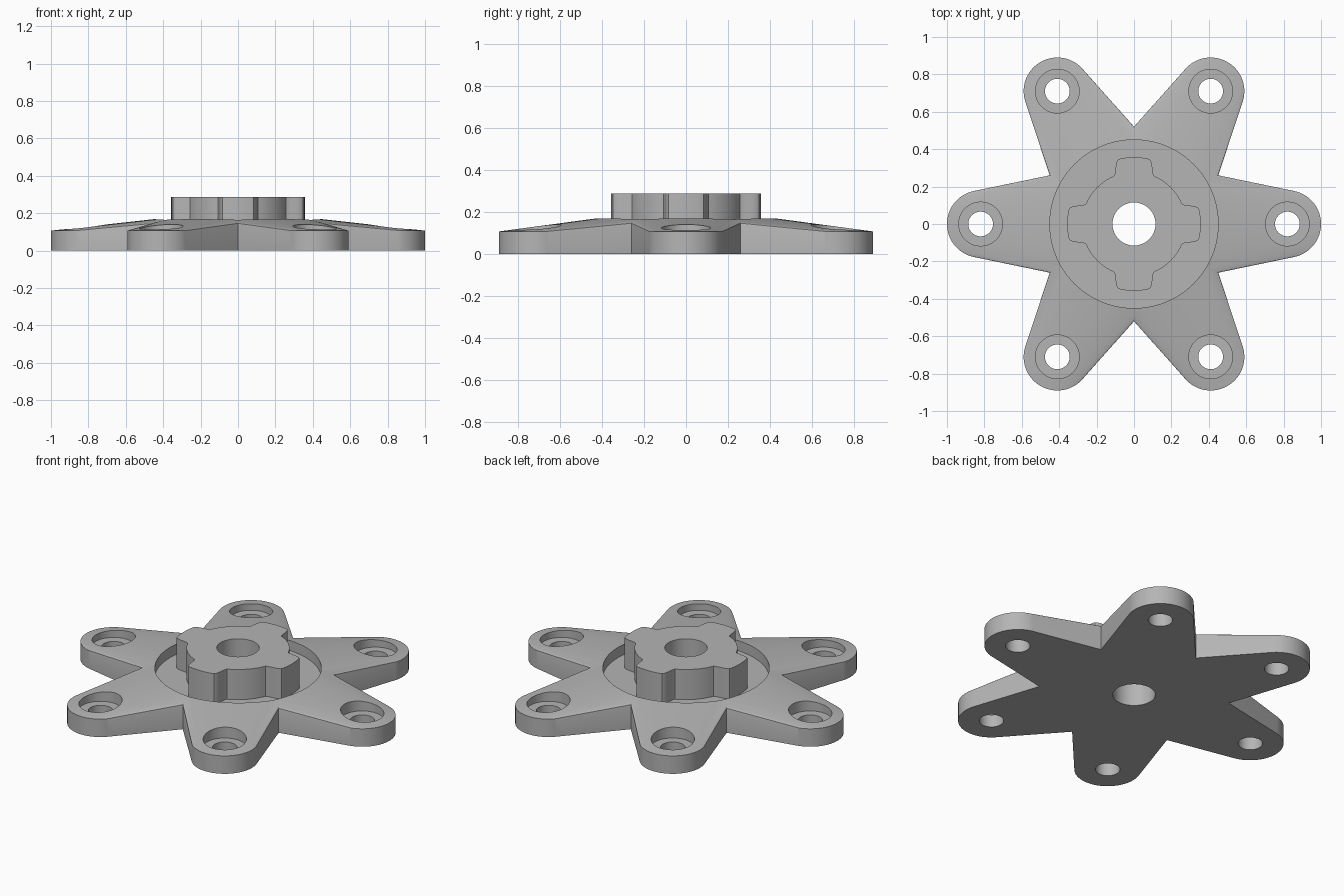
import bpy, bmesh
from math import sin, cos, pi, radians, degrees
from mathutils import Matrix, Vector

SEG = 96
ARMS = 6
HUB_R, HUB_H = 0.346, 0.18
TIP_X, TIP_R, TIP_H = 0.82, 0.18, 0.107
FLOOR, TOP = 0.107, 0.287

old = bpy.data.objects.get("Cube")
if old:
    bpy.data.objects.remove(old)

grey = bpy.data.materials.new("plain grey")
grey.use_nodes = True
colour = (0.46, 0.46, 0.46, 1)
grey.diffuse_color = colour
grey.node_tree.nodes["Principled BSDF"].inputs["Base Color"].default_value = colour


def ring(radius, z, x=0.0, y=0.0):
    """Circle of points; radius may be a function of the angle."""
    pts = []
    for i in range(SEG):
        a = 2 * pi * i / SEG
        r = radius(a) if callable(radius) else radius
        pts.append(Vector((x + r * cos(a), y + r * sin(a), z)))
    return pts


def loft(bm, rings):
    """Closed solid through a stack of rings, from bottom to top."""
    rows = [[bm.verts.new(p) for p in r] for r in rings]
    for low, high in zip(rows, rows[1:]):
        for i in range(SEG):
            j = (i + 1) % SEG
            bm.faces.new((low[i], low[j], high[j], high[i]))
    bm.faces.new(rows[0][::-1])
    bm.faces.new(rows[-1])


def make_object(name, bm):
    bmesh.ops.recalc_face_normals(bm, faces=bm.faces)
    mesh = bpy.data.meshes.new(name)
    bm.to_mesh(mesh)
    bm.free()
    mesh.materials.append(grey)
    ob = bpy.data.objects.new(name, mesh)
    bpy.context.collection.objects.link(ob)
    return ob


def activate(ob):
    bpy.ops.object.select_all(action='DESELECT')
    ob.select_set(True)
    bpy.context.view_layer.objects.active = ob


def cut(ob, cutter):
    activate(ob)
    mod = ob.modifiers.new("cut", 'BOOLEAN')
    mod.operation = 'DIFFERENCE'
    mod.solver = 'EXACT'
    mod.object = cutter
    bpy.ops.object.modifier_apply(modifier=mod.name)


# One arm: hull of the hub disc and the lower tip disc, trimmed to its wedge
bm = bmesh.new()
for radius, height, x in ((HUB_R, HUB_H, 0), (TIP_R, TIP_H, TIP_X)):
    for z in (0, height):
        for p in ring(radius, z, x):
            bm.verts.new(p)
hull = bmesh.ops.convex_hull(bm, input=bm.verts)
inside = {e for e in hull["geom_interior"] + hull["geom_unused"]
          if isinstance(e, bmesh.types.BMVert)}
bmesh.ops.delete(bm, geom=list(inside), context='VERTS')
bmesh.ops.dissolve_limit(bm, angle_limit=radians(0.1), verts=bm.verts, edges=bm.edges)
half = pi / ARMS
for side in (1, -1):
    bmesh.ops.bisect_plane(bm, geom=bm.verts[:] + bm.edges[:] + bm.faces[:], dist=1e-5,
                           plane_co=(0, 0, 0),
                           plane_no=(-sin(half), side * cos(half), 0),
                           clear_outer=True)

# Repeat the wedge around the axis and weld it into one star plate
wedge = bm.verts[:] + bm.edges[:] + bm.faces[:]
for k in range(1, ARMS):
    copy = bmesh.ops.duplicate(bm, geom=wedge)["geom"]
    bmesh.ops.rotate(bm, verts=[v for v in copy if isinstance(v, bmesh.types.BMVert)],
                     cent=(0, 0, 0), matrix=Matrix.Rotation(2 * half * k, 3, 'Z'))
bmesh.ops.remove_doubles(bm, verts=bm.verts, dist=2e-4)
plate = make_object("star_plate", bm)

# Round recess in the middle of the plate
bm = bmesh.new()
loft(bm, [ring(0.45, FLOOR), ring(0.45, 0.5)])
recess_cutter = make_object("recess_cutter", bm)

# Centre bore and counterbored screw holes
bm = bmesh.new()
loft(bm, [ring(0.115, -0.1), ring(0.115, 0.5)])
for k in range(ARMS):
    a = 2 * half * k
    x, y = TIP_X * cos(a), TIP_X * sin(a)
    steps = ((0.066, -0.1), (0.066, 0.075), (0.117, 0.075), (0.117, 0.4))
    loft(bm, [ring(r, z, x, y) for r, z in steps])
hole_cutter = make_object("hole_cutter", bm)


# Raised boss with four rounded lobes
def boss_radius(a):
    off = abs((degrees(a) + 45) % 90 - 45)
    t = min(max((23 - off) / 10, 0), 1)
    return 0.278 + 0.079 * t * t * (3 - 2 * t)


SEG = 240
bm = bmesh.new()
loft(bm, [ring(boss_radius, FLOOR), ring(boss_radius, TOP)])
boss = make_object("lobed_boss", bm)

cut(plate, recess_cutter)
for ob in (plate, boss):
    cut(ob, hole_cutter)
for helper in (recess_cutter, hole_cutter):
    bpy.data.objects.remove(helper)

# Smooth the round walls, keep the edges crisp
for ob in (plate, boss):
    activate(ob)
    bpy.ops.object.shade_smooth_by_angle(angle=radians(25))
